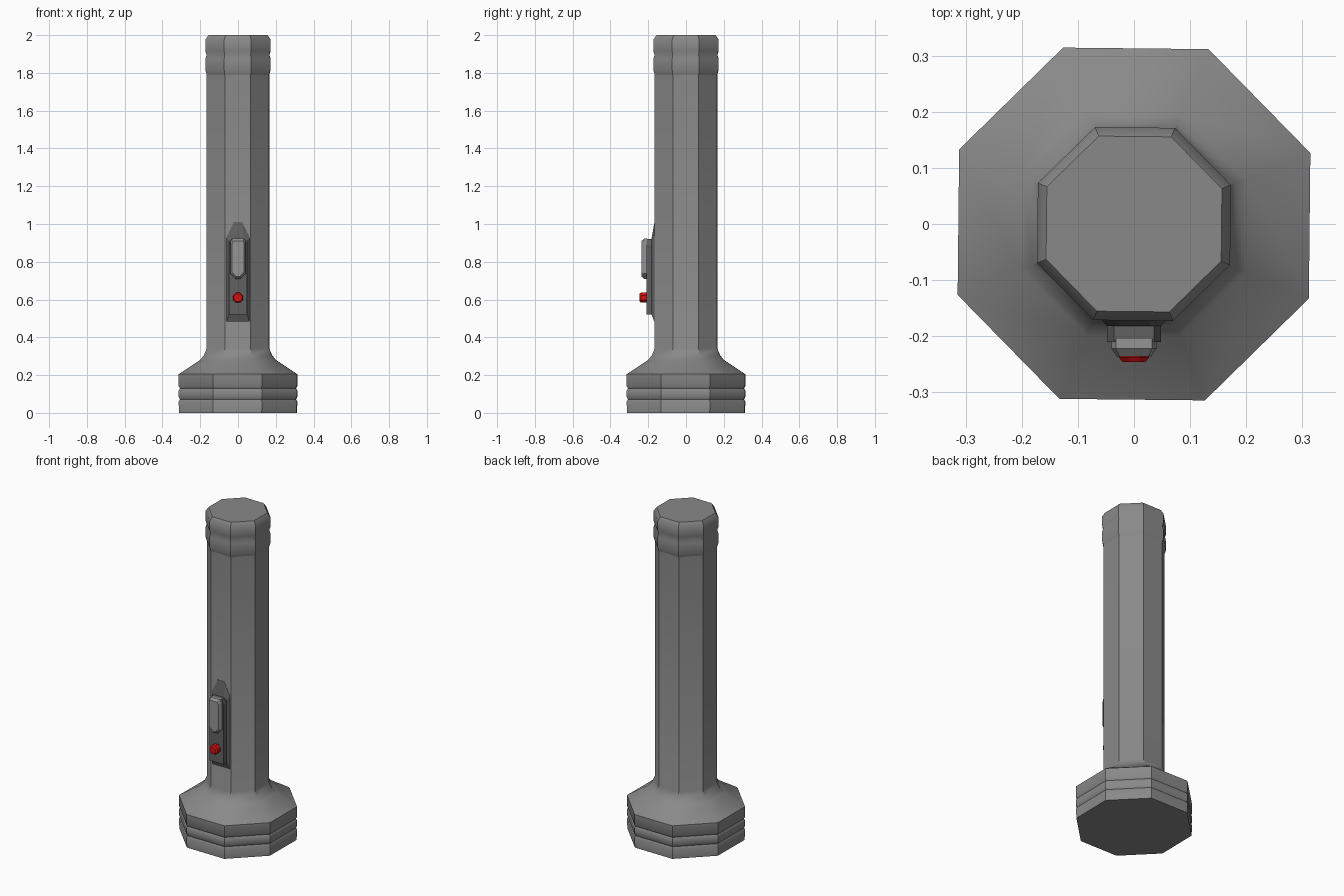
import bpy, bmesh, math

cube = bpy.data.objects.get("Cube")
if cube:
    bpy.data.objects.remove(cube, do_unlink=True)


def make_material(name, rgb, roughness=0.6):
    mat = bpy.data.materials.new(name)
    mat.use_nodes = True
    colour = (*rgb, 1.0)
    mat.diffuse_color = colour
    bsdf = mat.node_tree.nodes["Principled BSDF"]
    bsdf.inputs["Base Color"].default_value = colour
    bsdf.inputs["Roughness"].default_value = roughness
    return mat


body_grey = make_material("body grey", (0.25, 0.25, 0.25))
panel_grey = make_material("dark panel grey", (0.12, 0.12, 0.12))
slider_grey = make_material("light slider grey", (0.3, 0.3, 0.3))
button_red = make_material("button red", (0.7, 0.005, 0.005))


def loft(name, rings, mat, smooth_angle=None):
    """Skin a stack of matching rings of points and cap both ends."""
    bm = bmesh.new()
    loops = [[bm.verts.new(p) for p in ring] for ring in rings]
    n = len(loops[0])
    for a, b in zip(loops, loops[1:]):
        for i in range(n):
            j = (i + 1) % n
            bm.faces.new((a[i], a[j], b[j], b[i]))
    bm.faces.new(loops[0])
    bm.faces.new(loops[-1])
    bmesh.ops.recalc_face_normals(bm, faces=bm.faces)
    mesh = bpy.data.meshes.new(name)
    bm.to_mesh(mesh)
    bm.free()
    mesh.materials.append(mat)
    obj = bpy.data.objects.new(name, mesh)
    bpy.context.collection.objects.link(obj)
    if smooth_angle:
        bpy.ops.object.select_all(action="DESELECT")
        obj.select_set(True)
        bpy.context.view_layer.objects.active = obj
        bpy.ops.object.shade_smooth_by_angle(angle=math.radians(smooth_angle))
    return obj


def octagon(apothem, z, turn=-0.6):
    r = apothem / math.cos(math.pi / 8)
    angles = [math.radians(22.5 + 45 * i + turn) for i in range(8)]
    return [(r * math.cos(a), r * math.sin(a), z) for a in angles]


def turned(name, profile, mat):
    return loft(name, [octagon(r, z) for r, z in profile], mat, 35)


def mirrored(half):
    """Full outline from the x > 0 half, listed from bottom to top."""
    return half + [(-x, z) for x, z in reversed(half)]


def layer(half, y):
    return [(x, y, z) for x, z in mirrored(half)]


# Lamp head with two grooves, flaring into the neck and the handle tube
turned("head_and_handle", [
    (0.311, 0), (0.313, 0.06), (0.306, 0.072), (0.313, 0.084),
    (0.313, 0.118), (0.306, 0.13), (0.313, 0.142), (0.313, 0.205),
    (0.2, 0.28), (0.18, 0.305), (0.165, 0.34), (0.165, 1.82)], body_grey)

# End cap with a groove and a chamfered rim
turned("end_cap", [
    (0.165, 1.79), (0.172, 1.815), (0.172, 1.875), (0.166, 1.895),
    (0.172, 1.915), (0.172, 1.975), (0.156, 2.0)], body_grey)

# Switch mount: a sloped base tapering at the top
loft("switch_base", [
    layer([(0.062, 0.48), (0.062, 0.93), (0.022, 1.01)], -0.16),
    layer([(0.062, 0.48), (0.062, 0.93), (0.022, 1.01)], -0.167),
    layer([(0.048, 0.52), (0.048, 0.91), (0.03, 0.925)], -0.182)], panel_grey)

# Raised switch panel
loft("switch_panel", [
    layer([(0.048, 0.522), (0.048, 0.89), (0.036, 0.92)], y)
    for y in (-0.17, -0.21)], panel_grey)

# Slider with a pointed lower end and chamfered edges
outer = [(0.014, 0.71), (0.04, 0.738), (0.04, 0.905), (0.032, 0.922)]
inner = [(0.01, 0.722), (0.031, 0.745), (0.031, 0.897), (0.026, 0.91)]
loft("slider", [layer(outer, -0.205), layer(outer, -0.222),
                layer(inner, -0.236)], slider_grey)


# Round signal button
def button_ring(r, y, n=8):
    angles = [math.pi / n + 2 * math.pi * i / n for i in range(n)]
    return [(r * math.cos(a), y, 0.61 + r * math.sin(a)) for a in angles]


loft("signal_button", [button_ring(0.029, -0.2), button_ring(0.029, -0.238),
                       button_ring(0.022, -0.246)], button_red, 30)
